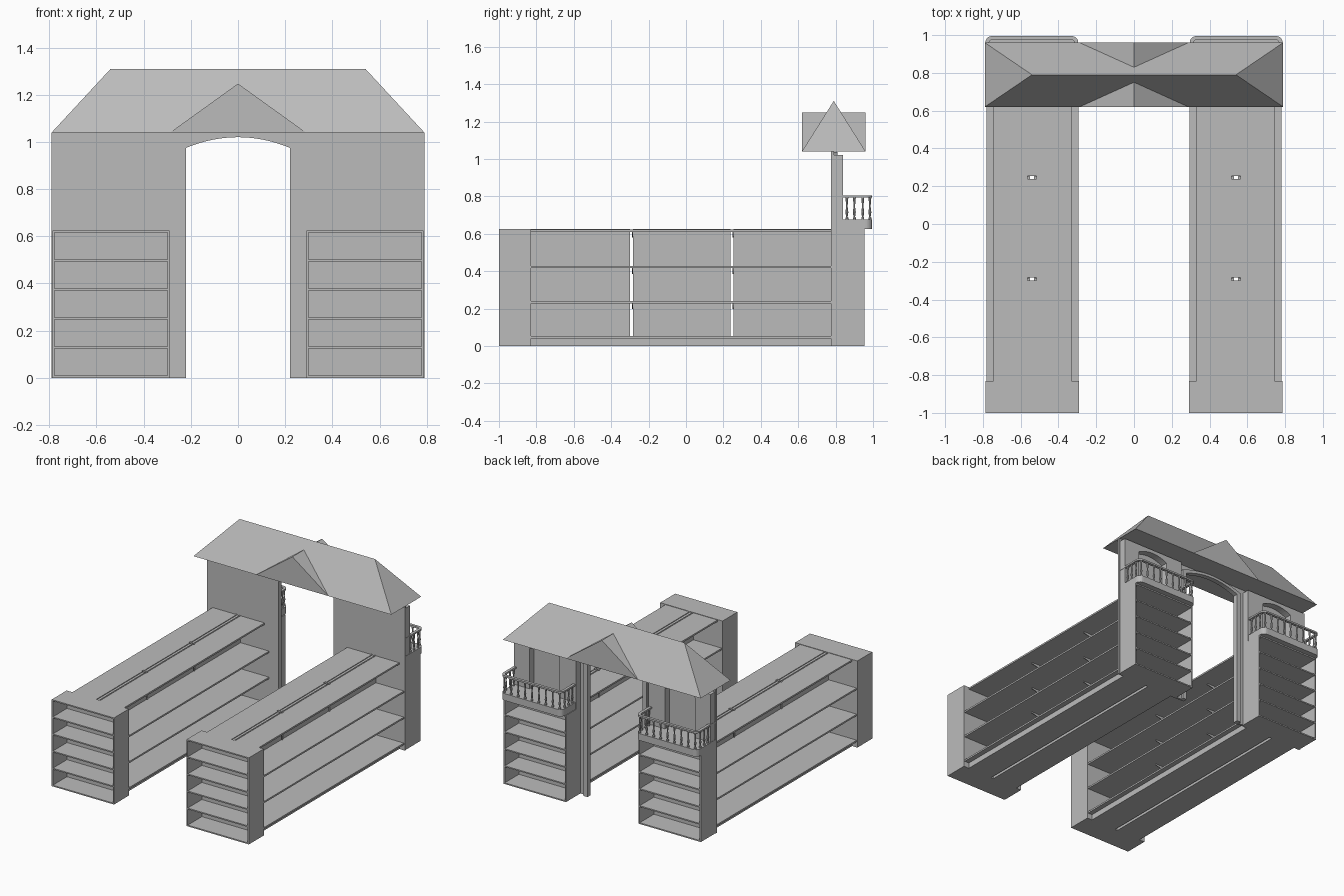
import bpy, bmesh, math
from mathutils import Vector

cube = bpy.data.objects.get("Cube")
if cube:
    bpy.data.objects.remove(cube, do_unlink=True)

grey = bpy.data.materials.new("plain_grey")
grey.use_nodes = True
grey.diffuse_color = (0.5, 0.5, 0.5, 1)
grey.node_tree.nodes["Principled BSDF"].inputs["Base Color"].default_value = (0.5, 0.5, 0.5, 1)


def finish(name, bm, mirror=True):
    bmesh.ops.recalc_face_normals(bm, faces=bm.faces)
    mesh = bpy.data.meshes.new(name)
    bm.to_mesh(mesh)
    bm.free()
    mesh.materials.append(grey)
    ob = bpy.data.objects.new(name, mesh)
    bpy.context.collection.objects.link(ob)
    if mirror:
        ob.modifiers.new("mirror", 'MIRROR').use_clip = True
    return ob


def prism(bm, points, lo, hi, axis):
    """Extrude a flat outline along y (outline in x,z) or z (outline in x,y)."""
    place = (lambda a, b, d: (a, d, b)) if axis == 'y' else (lambda a, b, d: (a, b, d))
    low = [bm.verts.new(place(a, b, lo)) for a, b in points]
    high = [bm.verts.new(place(a, b, hi)) for a, b in points]
    bm.faces.new(low)
    bm.faces.new(high)
    n = len(points)
    for i in range(n):
        j = (i + 1) % n
        bm.faces.new((low[i], low[j], high[j], high[i]))


def box(bm, x0, x1, y0, y1, z0, z1):
    prism(bm, [(x0, y0), (x1, y0), (x1, y1), (x0, y1)], z0, z1, 'z')


def arch(x0, x1, spring, apex, steps=12):
    """Points of a shallow arch from x0 to x1."""
    mid, half = (x0 + x1) / 2, (x1 - x0) / 2
    out = []
    for i in range(steps + 1):
        t = -1 + 2 * i / steps
        out.append((mid + half * t, spring + (apex - spring) * (1 - t * t)))
    return out


IN, OUT, TOP, T = 0.29, 0.787, 0.625, 0.009   # unit sides, unit height, board thickness


# End bookcases, open at the outer end
def end_case(name, y_open, y_back):
    bm = bmesh.new()
    s = 1 if y_back > y_open else -1
    lo, hi = min(y_open, y_back), max(y_open, y_back)
    box(bm, IN, IN + T, lo, hi, 0, TOP)
    box(bm, OUT - T, OUT, lo, hi, 0, TOP)
    b0, b1 = sorted((y_back, y_back - s * T))
    box(bm, IN + T, OUT - T, b0, b1, 0, TOP)
    f0, f1 = sorted((y_open, y_back - s * T))
    for i in range(6):
        z = (TOP - T) * i / 5
        box(bm, IN + T, OUT - T, f0, f1, z, z + T)
    finish(name, bm)


end_case("front_end_bookcase", -1.0, -0.83)
end_case("rear_end_bookcase", 0.955, 0.785)

# Long shelving: plinth, double back panels with gaps, shelves, brackets
Y0, Y1 = -0.83, 0.78
GAPS = [(-0.30, -0.284), (0.238, 0.254)]
SPANS = [(Y0, GAPS[0][0]), (GAPS[0][1], GAPS[1][0]), (GAPS[1][1], Y1)]
SHELVES = [(0.295, 0.782, 0.052), (0.295, 0.782, 0.24), (0.295, 0.782, 0.428), (0.33, 0.745, TOP - 0.003)]

bm = bmesh.new()
box(bm, 0.33, 0.53, Y0, Y1, 0, 0.04)
box(bm, 0.55, 0.745, Y0, Y1, 0, 0.04)
finish("shelf_plinth", bm)

bm = bmesh.new()
for a, b in SPANS:
    box(bm, 0.522, 0.53, a, b, 0.04, TOP)
    box(bm, 0.55, 0.558, a, b, 0.04, TOP)
    box(bm, 0.53, 0.55, a, b, TOP - 0.015, TOP - 0.005)
finish("shelf_back_panels", bm)

bm = bmesh.new()
for x0, x1, z in SHELVES:
    box(bm, x0, 0.517, Y0, Y1, z - 0.012, z)
    box(bm, 0.563, x1, Y0, Y1, z - 0.012, z)
    for a, b in SPANS:
        box(bm, 0.517, 0.53, a, b, z - 0.012, z)
        box(bm, 0.55, 0.563, a, b, z - 0.012, z)
finish("long_shelves", bm)

bm = bmesh.new()
for x0, x1, z in SHELVES[1:]:
    for a, b in GAPS:
        zt = z - 0.012
        for root, tip in ((0.522, 0.43), (0.558, 0.65)):
            prism(bm, [(root, zt), (tip, zt), (tip, zt - 0.008), (root, zt - 0.03)], b - 0.006, b, 'y')
finish("shelf_brackets", bm)

# Gate wall with central arch
EAVE = 1.04
bm = bmesh.new()
curve = [p for p in arch(-0.22, 0.22, 0.975, 1.02, 20) if p[0] > -1e-6]
prism(bm, [(0.22, 0), (0.79, 0), (0.79, EAVE), (0, EAVE)] + curve[:-1] + [(0.22, 0.975)], 0.775, 0.79, 'y')
finish("gate_wall", bm)

# Raised trim around the central arch
bm = bmesh.new()
outer = [(x * 0.25 / 0.22, z + 0.018) for x, z in curve]
prism(bm, [(0.22, 0), (0.25, 0)] + outer[::-1] + curve, 0.79, 0.81, 'y')
finish("arch_trim", bm)

# Door surrounds opening on the balconies
bm = bmesh.new()
door = arch(0.42, 0.66, 0.965, 0.995)
prism(bm, [(0.42, TOP), (IN, TOP), (IN, 1.02), (0.785, 1.02), (0.785, TOP), (0.66, TOP)] + door[::-1],
      0.79, 0.84, 'y')
finish("door_surround", bm)


# Balconies with rounded corners
def balcony_path(inset, radius=0.035):
    x0, x1, y1 = 0.295 + inset, 0.787 - inset, 0.995 - inset
    r = max(radius - inset, 0.004)
    pts = [(x0, 0.79)]
    for cx, start in ((x0 + r, 180), (x1 - r, 90)):
        for i in range(6):
            a = math.radians(start - 18 * i)
            pts.append((cx + r * math.cos(a), y1 - r + r * math.sin(a)))
    return pts + [(x1, 0.79)]


bm = bmesh.new()
prism(bm, balcony_path(0), TOP, 0.675, 'z')
finish("balcony_slab", bm)

bm = bmesh.new()
prism(bm, balcony_path(0) + balcony_path(0.02)[::-1], 0.793, 0.805, 'z')
finish("balcony_handrail", bm)

# Turned balusters
PROFILE = [(0.008, 0.675), (0.008, 0.685), (0.004, 0.69), (0.008, 0.715),
           (0.004, 0.745), (0.006, 0.775), (0.008, 0.793)]
spots = [(0.32 + 0.442 * i / 8, 0.983) for i in range(9)]
spots += [(x, y) for x in (0.307, 0.775) for y in (0.86, 0.9, 0.945)]
bm = bmesh.new()
for cx, cy in spots:
    rings = []
    for r, z in PROFILE:
        rings.append([bm.verts.new((cx + r * math.cos(k * math.pi / 4), cy + r * math.sin(k * math.pi / 4), z))
                      for k in range(8)])
    for a, b in zip(rings, rings[1:]):
        for k in range(8):
            bm.faces.new((a[k], a[k - 1], b[k - 1], b[k]))
finish("balusters", bm)

# Hipped roof
RIDGE, YC, HALF = 1.31, 0.79, 0.17
bm = bmesh.new()
for p in [(x, YC + s * HALF, EAVE) for x in (-0.79, 0.79) for s in (-1, 1)] + \
        [(-0.54, YC, RIDGE), (0.54, YC, RIDGE)]:
    bm.verts.new(p)
bmesh.ops.convex_hull(bm, input=bm.verts)
bmesh.ops.dissolve_limit(bm, angle_limit=0.01, verts=bm.verts, edges=bm.edges)
finish("hipped_roof", bm, mirror=False)

# Gables at front and rear
PEAK = 1.247
run = HALF * (PEAK - EAVE) / (RIDGE - EAVE)
for name, s in (("front_gable", -1), ("rear_gable", 1)):
    y = YC + s * HALF
    bm = bmesh.new()
    for p in [(-0.288, y, EAVE), (0.288, y, EAVE), (0, y, PEAK), (0, y - s * run, PEAK)]:
        bm.verts.new(p)
    bmesh.ops.convex_hull(bm, input=bm.verts)
    finish(name, bm, mirror=False)
